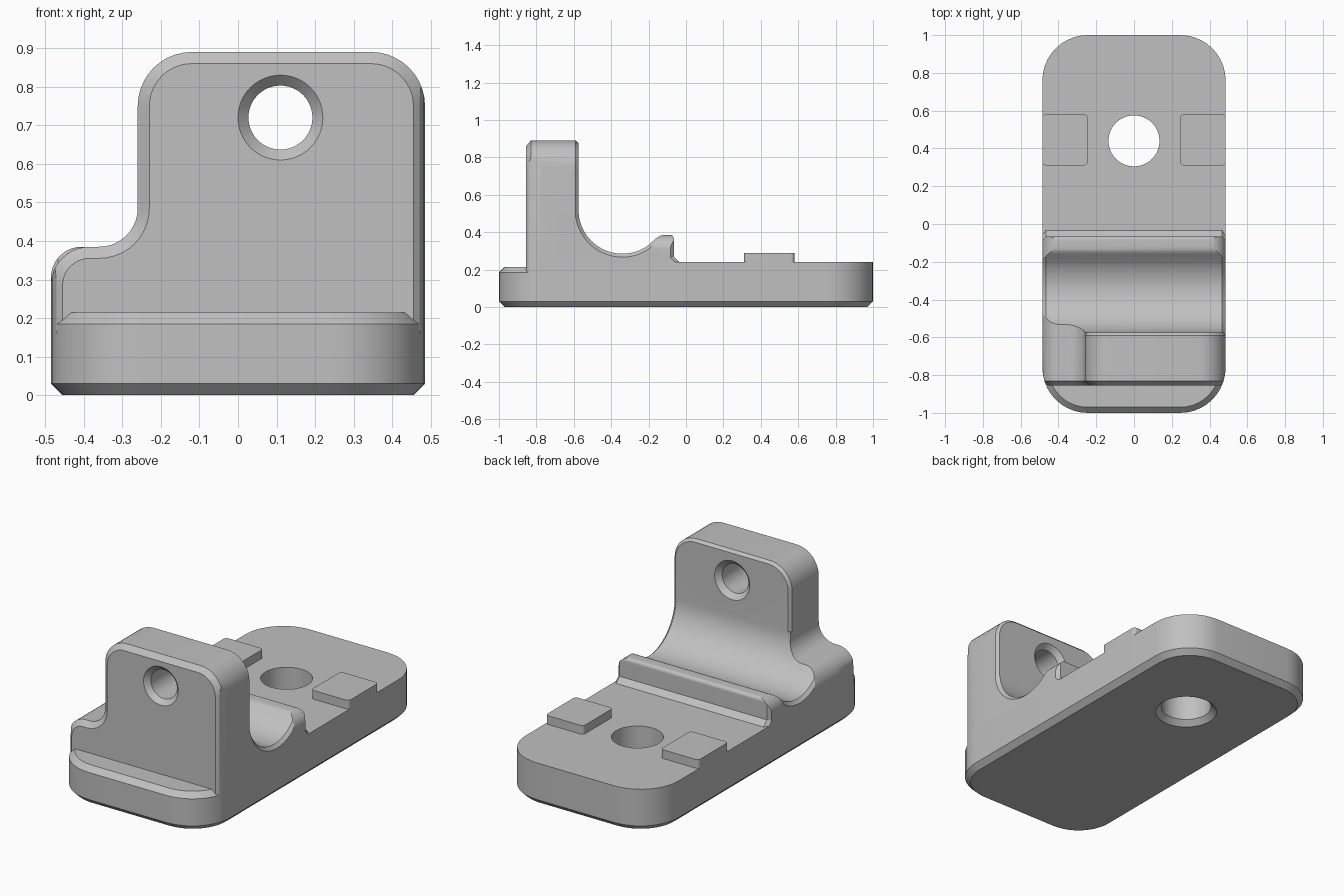
import bpy, bmesh, math
from mathutils import Vector

if "Cube" in bpy.data.objects:
    bpy.data.objects.remove(bpy.data.objects["Cube"], do_unlink=True)

grey = bpy.data.materials.new("plain_grey")
grey.use_nodes = True
COLOUR = (0.53, 0.53, 0.53, 1)
grey.diffuse_color = COLOUR
grey.node_tree.nodes["Principled BSDF"].inputs["Base Color"].default_value = COLOUR


def rounded(corners, steps=10):
    """Polygon from (u, v, radius) corners, each replaced by an arc."""
    pts = []
    for i, (u, v, r) in enumerate(corners):
        p = Vector((u, v))
        if r == 0:
            pts.append(p)
            continue
        a = (Vector(corners[i - 1][:2]) - p).normalized()
        b = (Vector(corners[(i + 1) % len(corners)][:2]) - p).normalized()
        half = a.angle(b) / 2
        centre = p + (a + b).normalized() * r / math.sin(half)
        start = p + a * r / math.tan(half) - centre
        end = p + b * r / math.tan(half) - centre
        sweep = math.atan2(start.x * end.y - start.y * end.x, start.dot(end))
        for k in range(steps + 1):
            t = sweep * k / steps
            c, s = math.cos(t), math.sin(t)
            pts.append(centre + Vector((start.x * c - start.y * s, start.x * s + start.y * c)))
    return pts


def rect(u0, u1, v0, v1, r=0):
    return rounded([(u0, v0, r), (u1, v0, r), (u1, v1, r), (u0, v1, r)])


def circle(u, v, r, n=48):
    return [Vector((u + r * math.cos(math.tau * k / n), v + r * math.sin(math.tau * k / n)))
            for k in range(n)]


def inset(pts, d):
    out = []
    for i, p in enumerate(pts):
        a = (p - pts[i - 1]).normalized()
        b = (pts[(i + 1) % len(pts)] - p).normalized()
        n1, n2 = Vector((-a.y, a.x)), Vector((-b.y, b.x))
        out.append(p + (n1 + n2) * d / (1 + n1.dot(n2)))
    return out


def loft(name, pts, axis, layers):
    """Prism along an axis; layers are (position, inset) pairs."""
    area = sum(pts[i - 1].x * p.y - p.x * pts[i - 1].y for i, p in enumerate(pts))
    if area < 0:
        pts = pts[::-1]
    place = {"x": lambda p, t: (t, p.x, p.y),
             "y": lambda p, t: (p.x, t, p.y),
             "z": lambda p, t: (p.x, p.y, t)}[axis]
    bm = bmesh.new()
    rings = [[bm.verts.new(place(p, t)) for p in inset(pts, d)] for t, d in layers]
    n = len(pts)
    for r0, r1 in zip(rings, rings[1:]):
        for i in range(n):
            bm.faces.new((r0[i - 1], r0[i], r1[i], r1[i - 1]))
    bm.faces.new(rings[0])
    bm.faces.new(rings[-1])
    bmesh.ops.recalc_face_normals(bm, faces=bm.faces)
    mesh = bpy.data.meshes.new(name)
    bm.to_mesh(mesh)
    bm.free()
    mesh.materials.append(grey)
    ob = bpy.data.objects.new(name, mesh)
    bpy.context.collection.objects.link(ob)
    return ob


def combine(ob, other, operation):
    mod = ob.modifiers.new("cut", "BOOLEAN")
    mod.operation, mod.object, mod.solver = operation, other, "EXACT"
    bpy.context.view_layer.objects.active = ob
    bpy.ops.object.modifier_apply(modifier=mod.name)
    bpy.data.objects.remove(other, do_unlink=True)
    return ob


W = 0.485          # half width
WIDE = W + 0.0002  # cutters just clear the sides
FACE = -0.83       # where the front ledge meets the body
BACK = -0.575      # rear face of the upright

# Base slab with a chamfered underside
outline = rect(-W, W, -1, 1, 0.24)
base = loft("clamp_base", outline, "z", [(0, 0.03), (0.03, 0), (0.24, 0)])
combine(base, loft("cutter", rect(-1, 1, FACE, 2), "z", [(-1, 0), (1, 0)]), "INTERSECT")

# Lower front ledge, chamfered above and below
ledge = loft("front_ledge", outline, "z", [(0, 0.03), (0.03, 0), (0.185, 0), (0.215, 0.03)])
combine(ledge, loft("cutter", rect(-1, 1, -2, FACE), "z", [(-1, 0), (1, 0)]), "INTERSECT")


def stepped(w):
    """Front outline of the upright with its low shoulder."""
    return rounded([(-w, 0.15, 0), (w, 0.15, 0), (w, 0.89, 0.14), (-0.26, 0.89, 0.14),
                    (-0.26, 0.385, 0.1), (-w, 0.385, 0.1)])


# Upright plate, following the rounded front corners of the base
upright = loft("upright", stepped(W), "y",
               [(-0.855, 0.03), (FACE, 0), (BACK - 0.015, 0), (BACK, 0.015)])
combine(upright, loft("cutter", rect(-WIDE, WIDE, -1, 1, 0.24), "z", [(-1, 0), (2, 0)]),
        "INTERSECT")

# Side profile of the saddle and the rib behind it
R, CY, CZ = 0.235, -0.34, 0.52
arc = [Vector((CY + R * math.cos(math.radians(a)), CZ + R * math.sin(math.radians(a))))
       for a in range(180, 306, 5)]
end = arc[-1]
tail = rounded([(end.x, end.y, 0), (-0.14, 0.385, 0.07), (-0.065, 0.385, 0.02),
                (-0.065, 0.27, 0), (-0.035, 0.24, 0), (-0.035, 0.15, 0),
                (-0.7, 0.15, 0), (-0.7, CZ, 0)])
profile = arc + tail[1:]


def saddle_part(name, section, y0, y1):
    ob = loft(name, profile, "x", [(-W, 0.018), (-W + 0.018, 0), (W - 0.018, 0), (W, 0.018)])
    return combine(ob, loft("cutter", section, "y", [(y0, 0), (y1, 0)]), "INTERSECT")


saddle = saddle_part("saddle", stepped(WIDE), -0.9, CY)
rib = saddle_part("rib", rounded([(-WIDE, 0.1, 0), (WIDE, 0.1, 0), (WIDE, 0.385, 0.08),
                                  (-WIDE, 0.385, 0.08)]), CY, 0.1)

# Pair of raised pads
pads = [loft("pad", rect(min(s * 0.245, s * W), max(s * 0.245, s * W), 0.31, 0.58, 0.02),
             "z", [(0.2, 0), (0.29, 0)]) for s in (-1, 1)]

for part in (ledge, upright, saddle, rib, *pads):
    combine(base, part, "UNION")

# Cross hole, countersunk on both faces
combine(base, loft("cutter", circle(0.11, 0.72, 0.083), "y",
                   [(-0.865, -0.037), (-0.828, 0), (BACK - 0.028, 0), (BACK + 0.01, -0.038)]),
        "DIFFERENCE")
# Mounting hole, countersunk underneath
combine(base, loft("cutter", circle(0, 0.44, 0.135), "z",
                   [(-0.01, -0.04), (0.03, 0), (0.5, 0)]), "DIFFERENCE")

bpy.ops.object.select_all(action="DESELECT")
base.select_set(True)
bpy.context.view_layer.objects.active = base
bpy.ops.object.shade_smooth_by_angle(angle=math.radians(25))
